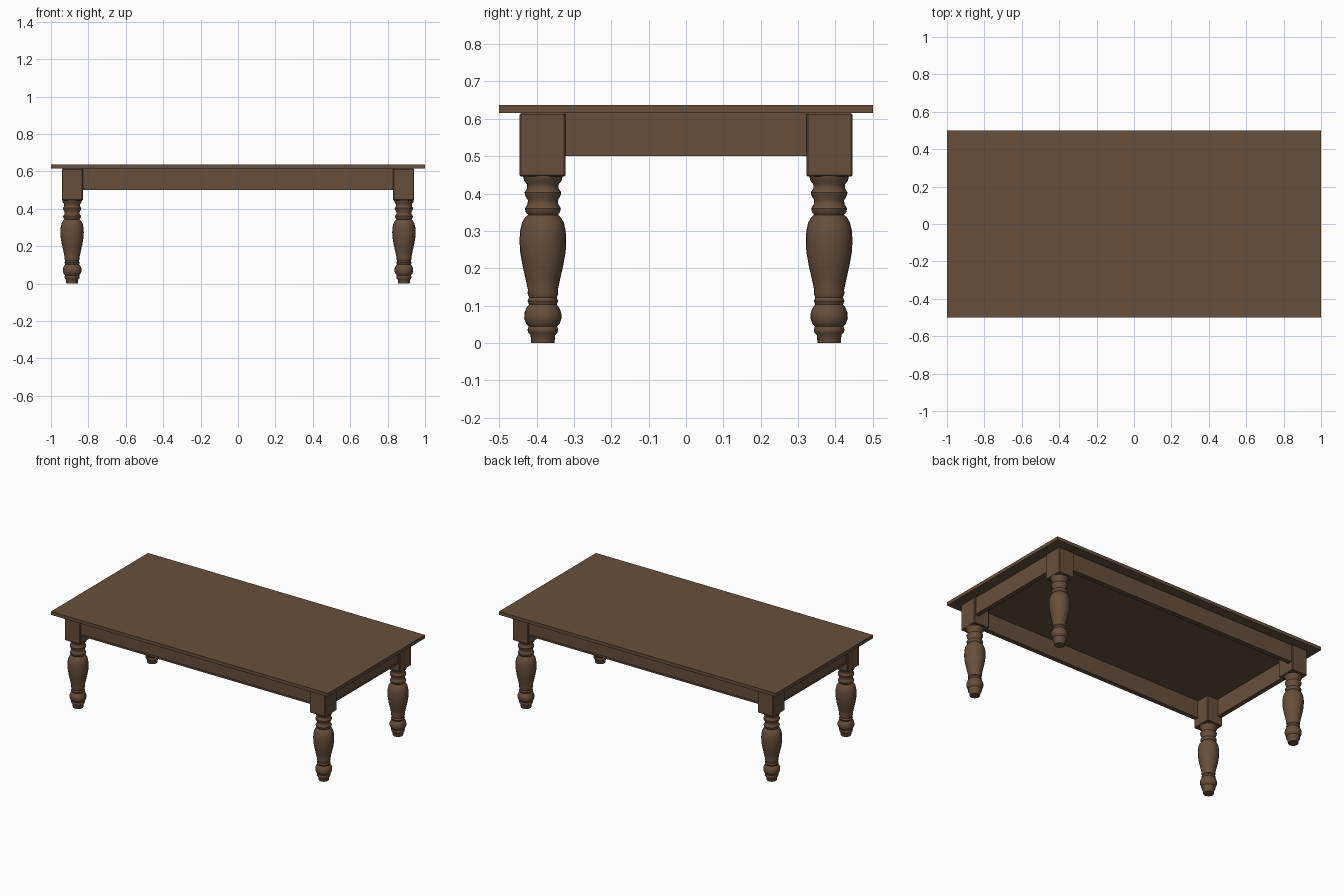
import bpy, bmesh, math
from mathutils import Matrix, Vector

cube = bpy.data.objects.get("Cube")
if cube:
    bpy.data.objects.remove(cube, do_unlink=True)

wood = bpy.data.materials.new("dark brown wood")
wood.use_nodes = True
brown = (0.136, 0.078, 0.045, 1)
wood.diffuse_color = brown
bsdf = wood.node_tree.nodes["Principled BSDF"]
bsdf.inputs["Base Color"].default_value = brown
bsdf.inputs["Roughness"].default_value = 0.7


def add_object(name, bm, mirror=(False, False)):
    """Turn a bmesh into an object, mirrored across the table centre."""
    bmesh.ops.recalc_face_normals(bm, faces=bm.faces)
    mesh = bpy.data.meshes.new(name)
    bm.to_mesh(mesh)
    bm.free()
    mesh.materials.append(wood)
    ob = bpy.data.objects.new(name, mesh)
    bpy.context.collection.objects.link(ob)
    if any(mirror):
        mod = ob.modifiers.new("Mirror", 'MIRROR')
        mod.use_axis = (mirror[0], mirror[1], False)
        mod.use_mirror_merge = False
    return ob


def box(name, low, high, mirror=(False, False), bevel=0):
    low, high = Vector(low), Vector(high)
    bm = bmesh.new()
    place = Matrix.Translation((low + high) / 2) @ Matrix.Diagonal((*(high - low), 1))
    bmesh.ops.create_cube(bm, size=1, matrix=place)
    if bevel:
        bmesh.ops.bevel(bm, geom=bm.edges[:], offset=bevel, segments=1, affect='EDGES')
    return add_object(name, bm, mirror)


def lathe(name, profile, centre, sides=24, mirror=(False, False)):
    """Spin (radius, height) points around a vertical axis."""
    bm = bmesh.new()
    rings = []
    for r, z in profile:
        rings.append([bm.verts.new((centre[0] + r * math.cos(math.tau * i / sides),
                                    centre[1] + r * math.sin(math.tau * i / sides), z))
                      for i in range(sides)])
    for a, b in zip(rings, rings[1:]):
        for i in range(sides):
            j = (i + 1) % sides
            bm.faces.new((a[i], a[j], b[j], b[i]))
    bm.faces.new(rings[0])
    bm.faces.new(rings[-1])
    ob = add_object(name, bm, mirror)
    bpy.ops.object.select_all(action='DESELECT')
    bpy.context.view_layer.objects.active = ob
    ob.select_set(True)
    bpy.ops.object.shade_smooth_by_angle(angle=math.radians(40))
    return ob


# Table top
TOP, UNDER = 0.637, 0.615
box("table_top", (-1, -0.5, UNDER), (1, 0.5, TOP))

# Square leg posts
LEG = (0.887, 0.383)
box("leg_posts", (0.829, 0.322, 0.445), (0.941, 0.445, UNDER), (True, True), bevel=0.004)

# Turned legs: foot, ball, vase and neck rings
profile = [
    (0.031, 0), (0.033, 0.022), (0.039, 0.028), (0.041, 0.036), (0.038, 0.044),
    (0.045, 0.052), (0.050, 0.066), (0.049, 0.082), (0.043, 0.096), (0.037, 0.103),
    (0.041, 0.112), (0.037, 0.122), (0.041, 0.132), (0.040, 0.142),
    (0.046, 0.170), (0.055, 0.210), (0.061, 0.245), (0.0625, 0.275), (0.061, 0.300),
    (0.056, 0.322), (0.048, 0.336), (0.040, 0.343),
    (0.046, 0.351), (0.048, 0.360), (0.041, 0.372), (0.040, 0.382),
    (0.047, 0.394), (0.049, 0.403), (0.042, 0.414), (0.042, 0.424),
    (0.050, 0.434), (0.053, 0.447),
]
lathe("turned_legs", profile, LEG, mirror=(True, True))

# Aprons between the posts, each with a thin bead along the lower edge
box("long_aprons", (-0.835, 0.413, 0.51), (0.835, 0.436, UNDER), (False, True))
box("long_apron_beads", (-0.835, 0.410, 0.50), (0.835, 0.440, 0.51), (False, True))
box("short_aprons", (0.908, -0.33, 0.51), (0.931, 0.33, UNDER), (True, False))
box("short_apron_beads", (0.905, -0.33, 0.50), (0.935, 0.33, 0.51), (True, False))
